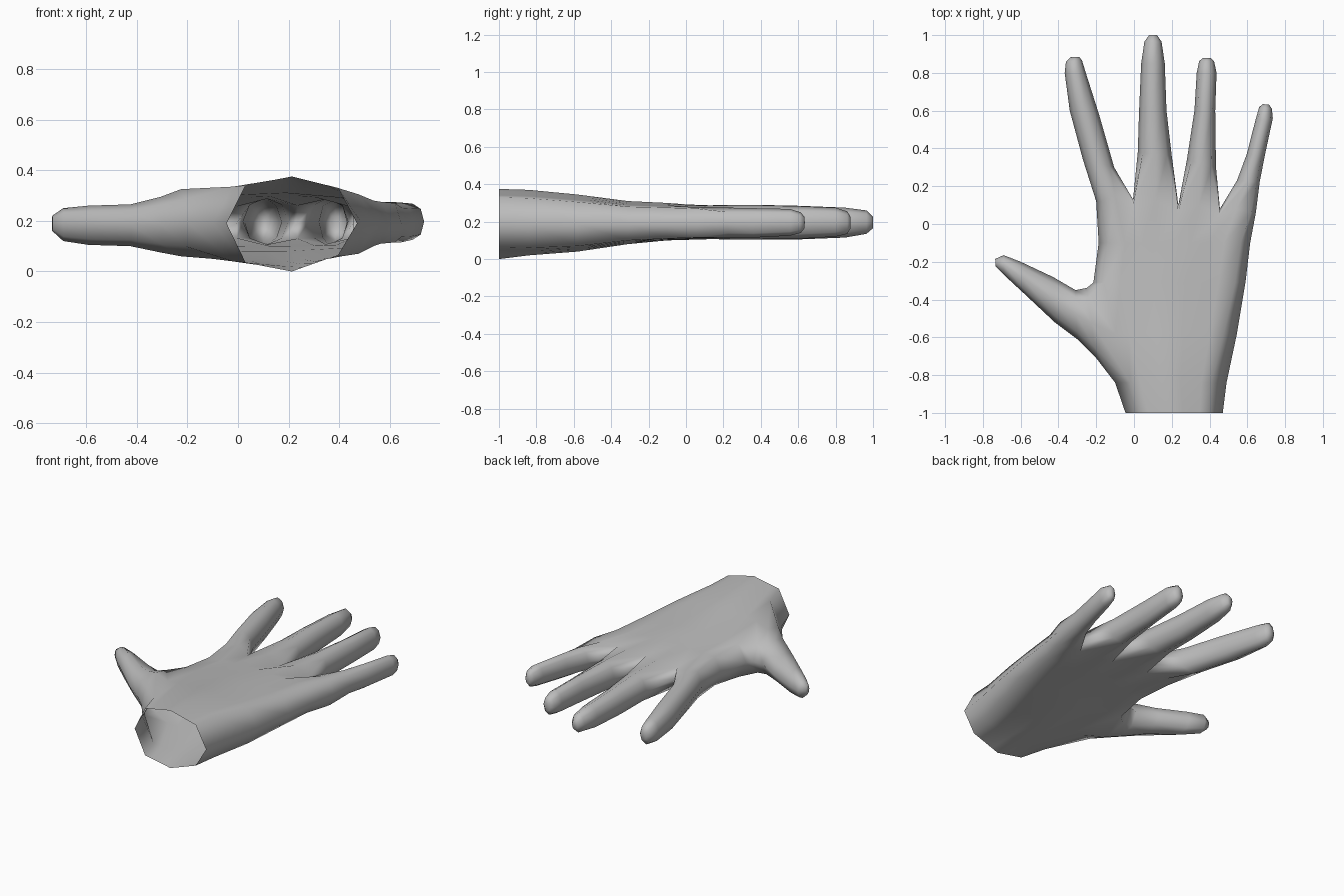
import bpy, bmesh
from math import cos, sin, pi
from mathutils import Vector

if "Cube" in bpy.data.objects:
    bpy.data.objects.remove(bpy.data.objects["Cube"])

skin = bpy.data.materials.new("plain grey")
skin.use_nodes = True
skin.diffuse_color = (0.5, 0.5, 0.5, 1)
skin.node_tree.nodes["Principled BSDF"].inputs["Base Color"].default_value = (0.5, 0.5, 0.5, 1)

bm = bmesh.new()


def bridge(r1, r2):
    n = len(r1)
    for i in range(n):
        j = (i + 1) % n
        bm.faces.new((r1[i], r1[j], r2[j], r2[i]))


def oval(ax, ay, bx, by, low, high):
    """Eight-sided ring between two side points, from side a over the top to side b."""
    a, b = Vector((ax, ay, 0)), Vector((bx, by, 0))
    mid, half = (a + b) / 2, (b - a) / 2
    ring = []
    for i in range(8):
        t = pi - i * pi / 4
        p = mid + half * cos(t)
        p.z = (low + high) / 2 + sin(t) * (high - low) / 2
        ring.append(bm.verts.new(p))
    return ring


def digit(root, sections):
    ring = root
    for s in sections:
        nxt = oval(*s)
        bridge(ring, nxt)
        ring = nxt
    bm.faces.new(ring)


def lerp3(a, b, c, u):
    return a + (b - a) * u * 2 if u < 0.5 else b + (c - b) * (u * 2 - 1)


def palm_row(y, left, right, inset, top, bottom):
    """Ring of side, nine top points, side, nine bottom points."""
    us = [j / 8 for j in range(9)]
    x = lambda u: left + inset + (right - left - 2 * inset) * u
    pts = [(left, y, 0.19)]
    pts += [(x(u), y, lerp3(*top, u)) for u in us]
    pts += [(right, y, 0.19)]
    pts += [(x(u), y, lerp3(*bottom, u)) for u in reversed(us)]
    return [bm.verts.new(p) for p in pts]


# Wrist and palm
rows = [
    palm_row(-1.00, -0.045, 0.47, 0.075, (.34, .375, .33), (.035, 0, .065)),
    palm_row(-0.84, -0.10, 0.49, 0.08, (.335, .37, .325), (.04, .02, .06)),
    palm_row(-0.58, -0.17, 0.545, 0.07, (.325, .345, .305), (.05, .04, .07)),
    palm_row(-0.31, -0.215, 0.59, 0.055, (.295, .31, .28), (.08, .08, .10)),
    palm_row(-0.10, -0.187, 0.615, 0.05, (.285, .30, .275), (.10, .10, .11)),
]

# Knuckle row: webs dip between the finger roots
knuckles = palm_row(0.08, -0.20, 0.645, 0.03, (.28, .29, .27), (.11, .105, .115))
web_x = [-0.17, -0.10, -0.005, 0.115, 0.235, 0.345, 0.455, 0.54, 0.62]
web_y = [0.12, 0.15, 0.10, 0.12, 0.07, 0.10, 0.05, 0.08, 0.06]
for j in range(9):
    for v in (knuckles[1 + j], knuckles[19 - j]):
        v.co.x, v.co.y = web_x[j], web_y[j]
        if j in (2, 4, 6):
            v.co.z = 0.19 + (v.co.z - 0.19) * 0.7
knuckles[0].co.y = 0.12
knuckles[10].co.y = 0.06
rows.append(knuckles)
for r1, r2 in zip(rows, rows[1:]):
    bridge(r1, r2)

# Fingers, index to little: left side, right side, bottom and top height
fingers = [
    [(-.27, .34, -.105, .30, .105, .29), (-.34, .60, -.185, .58, .105, .285),
     (-.367, .80, -.255, .80, .115, .275), (-.36, .86, -.275, .865, .13, .26),
     (-.335, .885, -.29, .885, .165, .225)],
    [(.02, .38, .20, .36, .105, .29), (.027, .60, .172, .60, .105, .285),
     (.038, .85, .163, .85, .115, .275), (.055, .965, .146, .965, .135, .26),
     (.08, 1.0, .122, 1.0, .165, .225)],
    [(.28, .34, .434, .30, .105, .29), (.32, .60, .43, .60, .108, .283),
     (.332, .80, .437, .80, .12, .275), (.345, .862, .424, .862, .135, .255),
     (.365, .88, .405, .88, .165, .225)],
    [(.545, .23, .665, .22, .115, .275), (.597, .37, .692, .36, .115, .272),
     (.643, .55, .735, .56, .125, .268), (.662, .617, .73, .61, .14, .25),
     (.68, .635, .715, .632, .165, .225)],
]
webs = [bm.verts.new((web_x[j], web_y[j] + 0.03, 0.19)) for j in (2, 4, 6)]
sides = [knuckles[0], *webs, knuckles[10]]
for k, sections in enumerate(fingers):
    top = knuckles[1 + 2 * k:4 + 2 * k]
    bottom = [knuckles[19 - j] for j in (2 * k + 2, 2 * k + 1, 2 * k)]
    digit([sides[k], *top, sides[k + 1], *bottom], sections)

# Thumb grows from the open side of the palm
inner = rows[2][0]
bmesh.ops.delete(bm, geom=[inner], context='VERTS')
a, b, c = rows[1], rows[2], rows[3]
digit([a[0], a[1], b[1], c[1], c[0], c[19], b[19], a[19]], [
    (-.20, -.71, -.25, -.338, .06, .325),
    (-.30, -.61, -.31, -.35, .075, .295),
    (-.42, -.52, -.43, -.28, .10, .265),
    (-.58, -.37, -.60, -.20, .105, .26),
    (-.69, -.268, -.69, -.165, .12, .25),
    (-.732, -.225, -.735, -.185, .16, .22),
])

bmesh.ops.recalc_face_normals(bm, faces=bm.faces)
mesh = bpy.data.meshes.new("hand")
bm.to_mesh(mesh)
bm.free()
mesh.materials.append(skin)
mesh.shade_smooth()
hand = bpy.data.objects.new("hand", mesh)
bpy.context.collection.objects.link(hand)
